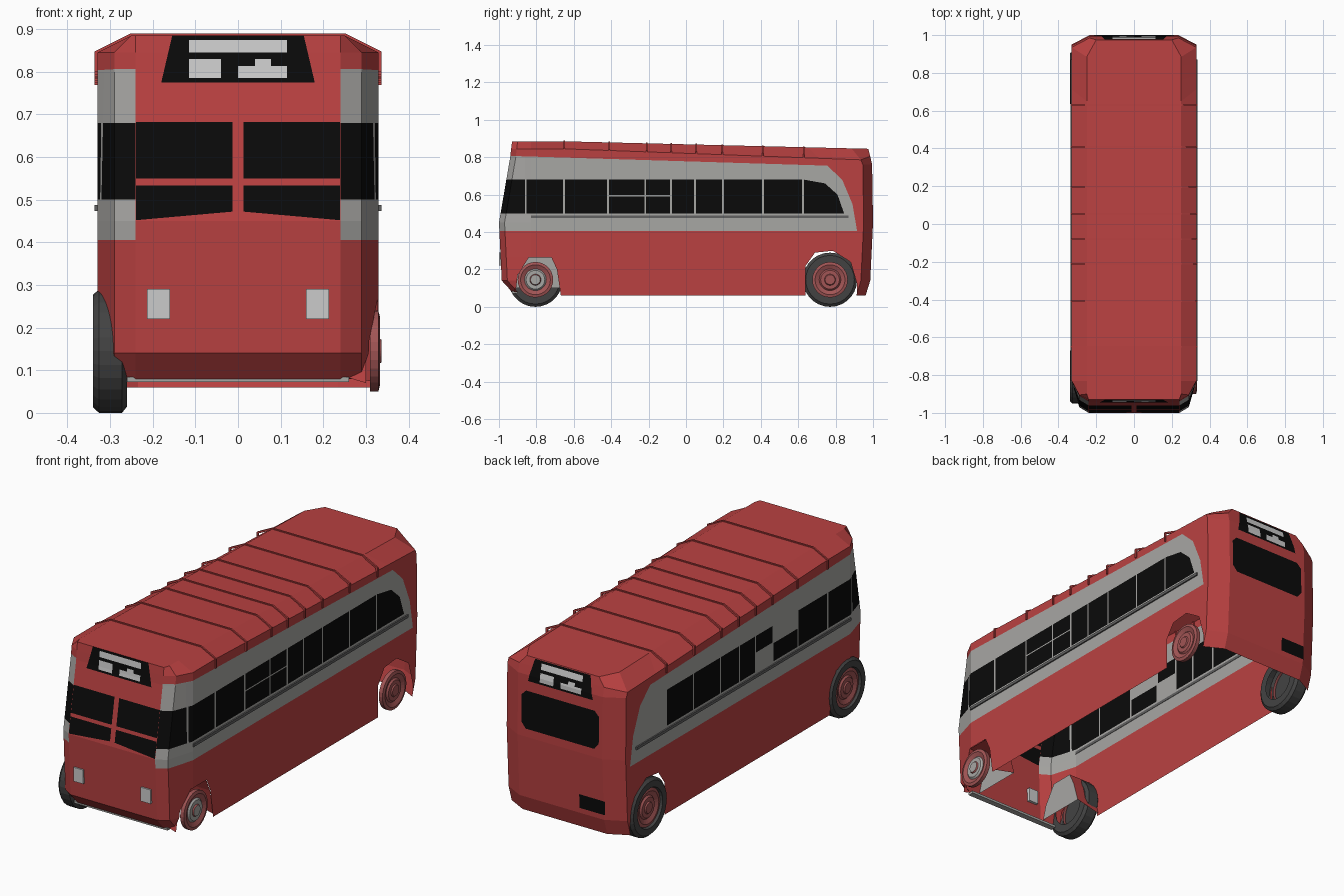
import bpy, bmesh, math
from mathutils import Vector

if "Cube" in bpy.data.objects:
    bpy.data.objects.remove(bpy.data.objects["Cube"])


def material(name, r, g, b):
    m = bpy.data.materials.new(name)
    m.diffuse_color = (r, g, b, 1)
    m.use_nodes = True
    m.node_tree.nodes["Principled BSDF"].inputs["Base Color"].default_value = m.diffuse_color
    return m


RED = material("body red", .49, .053, .053)
GREY = material("band grey", .39, .385, .37)
BLACK = material("window black", .003, .003, .003)
WHITE = material("sign white", .6, .6, .6)
TYRE = material("tyre dark grey", .055, .055, .055)
TRIM = material("trim grey", .12, .12, .12)
WHEEL = material("wheel dull red", .36, .09, .09)


def finish(name, bm, *mats):
    me = bpy.data.meshes.new(name)
    bm.to_mesh(me)
    bm.free()
    for m in mats:
        me.materials.append(m)
    ob = bpy.data.objects.new(name, me)
    bpy.context.collection.objects.link(ob)
    return ob


def box(name, x0, x1, y0, y1, z0, z1, mat):
    bm = bmesh.new()
    bmesh.ops.create_cube(bm, size=1)
    for v in bm.verts:
        v.co = ((x0 + x1) / 2 + v.co.x * (x1 - x0),
                (y0 + y1) / 2 + v.co.y * (y1 - y0),
                (z0 + z1) / 2 + v.co.z * (z1 - z0))
    return finish(name, bm, mat)


def roof_z(y):
    return .885 if y < -.65 else .885 - .04 * (y + .65) / 1.63


def rect(a0, a1, z0, z1):
    return [(a0, z0), (a1, z0), (a1, z1), (a0, z1)]


def region(bm, axis, sign, poly, mat):
    """Cut a convex outline into faces looking along an axis; colour or remove them."""
    pts = [Vector((0, a, z) if axis == 0 else (a, 0, z)) for a, z in poly]
    other = 1 - axis
    centre = sum(pts, Vector()) / len(pts)
    lo = Vector((min(p[other] for p in pts), min(p.z for p in pts)))
    hi = Vector((max(p[other] for p in pts), max(p.z for p in pts)))
    along = Vector((1, 0, 0) if axis == 0 else (0, 1, 0))

    def candidates():
        bm.normal_update()
        out = []
        for f in bm.faces:
            if f.normal[axis] * sign < .5:
                continue
            a = [v.co[other] for v in f.verts]
            z = [v.co.z for v in f.verts]
            if max(a) > lo[0] and min(a) < hi[0] and max(z) > lo[1] and min(z) < hi[1]:
                out.append(f)
        return out

    planes = []
    for p, q in zip(pts, pts[1:] + pts[:1]):
        n = (q - p).cross(along).normalized()
        if n.dot(centre - p) > 0:
            n = -n
        planes.append((p, n))
        fs = candidates()
        geom = fs + list({e for f in fs for e in f.edges}) + list({v for f in fs for v in f.verts})
        bmesh.ops.bisect_plane(bm, geom=geom, dist=1e-5, plane_co=p, plane_no=n)
    inside = [f for f in candidates()
              if all(n.dot(f.calc_center_median() - p) < 1e-4 for p, n in planes)]
    if mat is None:
        bmesh.ops.delete(bm, geom=inside, context='FACES')
    else:
        for f in inside:
            f.material_index = mat


# Body shell: stacked outlines, open underneath
bm = bmesh.new()
levels = [(None, -.93, .96), (.14, -.985, .985), (.45, -1, 1),
          (-.085, -.94, .995), (-.04, -.935, .985), (0, -.93, .975)]
rings = []
for k, (z, f, r) in enumerate(levels):
    half = [(.24, f), (.29, f + .03), (.33, -.83), (.33, -.65), (.33, r - .05), (.235, r)]
    if k == 5:
        half = [(.24, f), (.25, f + .03), (.25, -.83), (.25, -.65), (.25, r - .09), (.2, r)]
    co = []
    for i, (x, y) in enumerate(half):
        if z is None:
            h = .08 if i < 2 else .06
        elif z > 0:
            h = z
        else:
            h = roof_z(y) + z - (.02 if k == 4 and i == 4 else 0)
        co.append((x, y, h))
    co += [(-x, y, h) for x, y, h in reversed(co)]
    rings.append([bm.verts.new(c) for c in co])
n = len(rings[0])
for a, b in zip(rings, rings[1:]):
    for i in range(n):
        j = (i + 1) % n
        bm.faces.new((a[i], a[j], b[j], b[i]))
top = rings[-1]
for i in range(n // 2 - 1):
    bm.faces.new((top[i], top[i + 1], top[n - 2 - i], top[n - 1 - i]))

# Side band, side windows and wheel arches
band = [(-1.1, .405), (.915, .405), (.89, .55), (.835, .68), (.755, .755), (-1.1, .812)]
front_arch = [(-.92, 0), (-.66, 0), (-.69, .2), (-.72, .265), (-.84, .265), (-.9, .17)]
rear_arch = [(.64, 0), (.915, 0), (.915, .12), (.88, .24), (.785, .3), (.69, .29), (.64, .22)]
posts = [-1.1, -.857, -.652, -.417, -.08, .048, .198, .412, .626]
for s in (1, -1):
    region(bm, 0, s, band, 1)
    for a, b in zip(posts, posts[1:]):
        if a == -.417:
            continue
        region(bm, 0, s, rect(a + .005, b - .005, .5, .68), 2)
    if s > 0:
        for a, b in ((-.412, -.223), (-.215, -.085)):
            region(bm, 0, s, rect(a, b, .5, .591), 2)
            region(bm, 0, s, rect(a, b, .597, .68), 2)
        region(bm, 0, s, [(.631, .5), (.845, .5), (.81, .6), (.743, .66), (.631, .68)], 2)
    else:
        region(bm, 0, s, rect(-.412, -.223, .5, .591), 2)
        region(bm, 0, s, rect(-.215, -.085, .597, .68), 2)
    region(bm, 0, s, front_arch, None)
    region(bm, 0, s, rear_arch, None)

# Windscreen panes
for s in (1, -1):
    region(bm, 1, -1, rect(*sorted((s * .013, s * .239)), .55, .682), 2)
    region(bm, 1, -1, [(s * .013, .472), (s * .239, .452), (s * .239, .533), (s * .013, .533)], 2)
# Route signs front and back
for s, dz in ((-1, 0), (1, -.045)):
    region(bm, 1, s, [(-.18, .775 + dz), (.18, .775 + dz), (.154, .886 + dz), (-.154, .886 + dz)], 2)
    for x0, x1, z0, z1 in ((-.115, .115, .845, .874), (-.115, -.04, .785, .83),
                           (0, .115, .785, .814), (.04, .077, .814, .83)):
        region(bm, 1, s, rect(*sorted((-s * x0, -s * x1)), z0 + dz, z1 + dz), 3)
# Rear window and number plate
region(bm, 1, 1, [(-.19, .49), (.19, .49), (.215, .52), (.215, .655), (.19, .68),
                  (-.19, .68), (-.215, .655), (-.215, .52)], 2)
region(bm, 1, 1, rect(-.24, -.1, .165, .235), 2)
finish("body_shell", bm, RED, GREY, BLACK, WHITE)

# Roof ribs
for k, y in enumerate([-.65, -.41, -.21, -.08, .055, .195, .41, .63]):
    t = roof_z(y)
    path = [(.336, t - .085), (.336, t - .037), (.252, t + .005)]
    inner = [(.326, t - .085), (.326, t - .042), (.248, t - .003)]
    bm = bmesh.new()
    outer = path + [(-x, z) for x, z in reversed(path)]
    under = inner + [(-x, z) for x, z in reversed(inner)]
    rows = [[bm.verts.new((x, y + d, z)) for x, z in line]
            for line, d in ((outer, -.004), (outer, .004), (under, .004), (under, -.004))]
    for a, b in zip(rows, rows[1:] + rows[:1]):
        for i in range(5):
            bm.faces.new((a[i], a[i + 1], b[i + 1], b[i]))
    for i in (0, 5):
        bm.faces.new([r[i] for r in rows])
    bmesh.ops.recalc_face_normals(bm, faces=bm.faces)
    finish(f"roof_rib_{k + 1}", bm, RED)

# Waist trim, headlamps and front lip
for s, side in ((1, "right"), (-1, "left")):
    box(f"waist_trim_{side}", *sorted((s * .328, s * .337)), -.83, .87, .474, .488, TRIM)
    box(f"headlamp_{side}", *sorted((s * .16, s * .214)), -1, -.975, .22, .29, WHITE)
box("front_lip", -.26, .26, -.93, -.9, .072, .084, GREY)


def lathe(name, profile, x, y, side, mats, rule):
    """Revolve (radius, outward offset) points about the axle."""
    bm = bmesh.new()
    seg = 28
    rows = []
    for r, d in profile:
        rows.append([bm.verts.new((x + side * d, y + r * math.cos(2 * math.pi * i / seg),
                                   .145 + r * math.sin(2 * math.pi * i / seg))) for i in range(seg)])
    for k, (a, b) in enumerate(zip(rows, rows[1:])):
        for i in range(seg):
            j = (i + 1) % seg
            bm.faces.new((a[i], a[j], b[j], b[i])).material_index = rule(k)
    bm.faces.new(rows[-1]).material_index = rule(len(rows) - 1)
    bmesh.ops.recalc_face_normals(bm, faces=bm.faces)
    return finish(name, bm, *mats)


# Wheels: hubs on both sides, tyres on the left
hub = [(.095, 0), (.095, .02), (.08, .024), (.058, .014), (.05, .022), (.03, .022), (.026, .028)]
tyre = [(.09, 0), (.13, 0), (.145, .012), (.145, .066), (.132, .08), (.1, .08), (.092, .06)]
for y, end in ((-.805, "front"), (.77, "rear")):
    lathe(f"{end}_hub_right", hub, .309, y, 1, (WHEEL, GREY),
          lambda k, e=end: 1 if e == "front" and k in (3, 4, 6) else 0)
    lathe(f"{end}_hub_left", hub, -.308, y, -1, (WHEEL, GREY), lambda k: 0)
    lathe(f"{end}_tyre_left", tyre, -.26, y, -1, (TYRE,), lambda k: 0)

# Front wheel wells: arch lining tapering inward to a grey panel
for s, side in ((1, "right"), (-1, "left")):
    bm = bmesh.new()
    out = [bm.verts.new((s * (.30 if y < -.89 else .328), y, max(z, .07))) for y, z in front_arch]
    inn = [bm.verts.new((s * .2, y, max(z, .1))) for y, z in front_arch]
    for i in range(1, 5):
        bm.faces.new((out[i], out[i + 1], inn[i + 1], inn[i]))
    bm.faces.new((out[5], out[0], inn[0], inn[5]))
    bm.faces.new(inn).material_index = 1
    finish(f"front_wheel_well_{side}", bm, RED, GREY)
